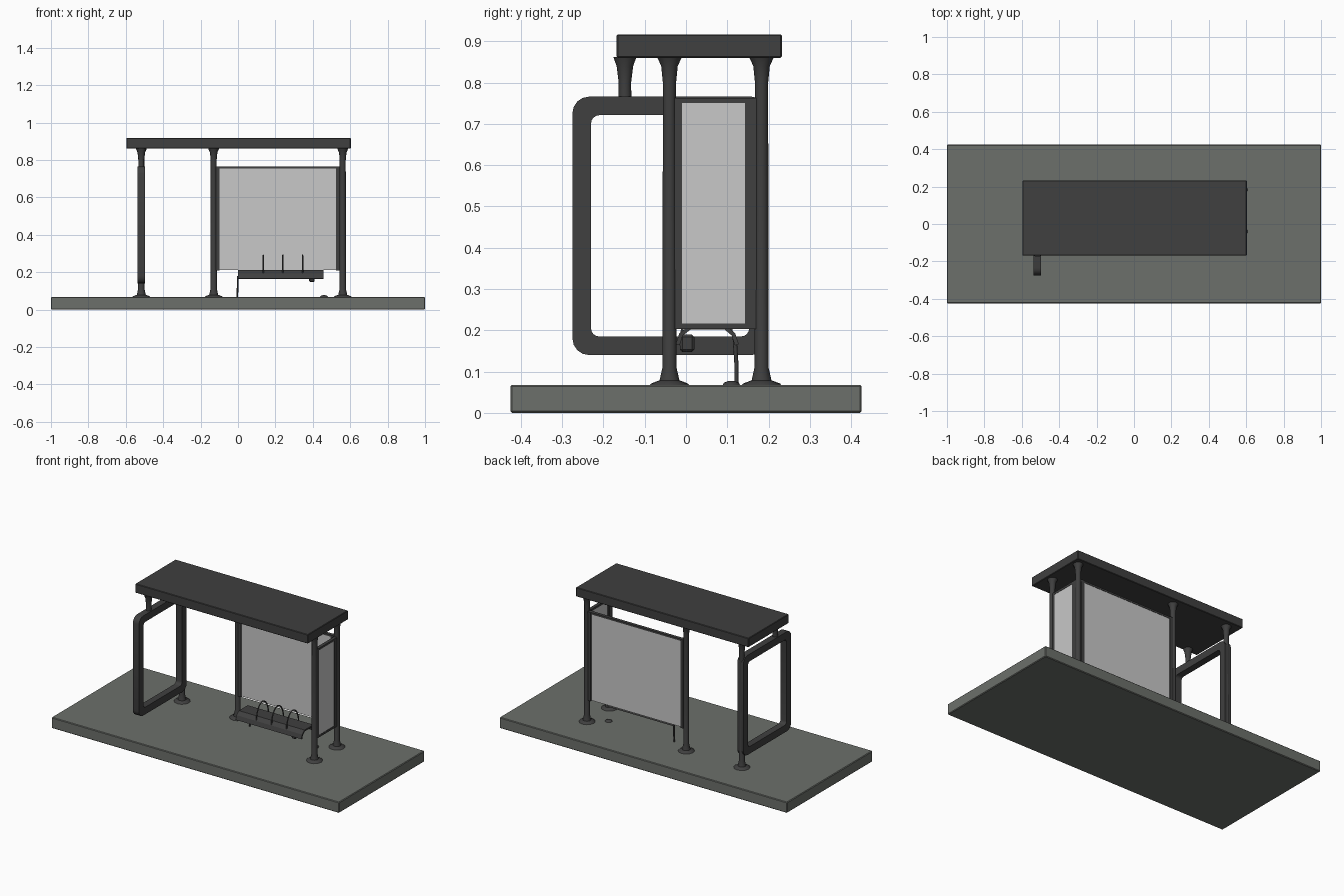
import bpy, bmesh, math
from mathutils import Vector

cube = bpy.data.objects.get("Cube")
if cube:
    bpy.data.objects.remove(cube, do_unlink=True)


def material(name, rgb):
    m = bpy.data.materials.new(name)
    m.use_nodes = True
    m.diffuse_color = (*rgb, 1)
    m.node_tree.nodes["Principled BSDF"].inputs["Base Color"].default_value = (*rgb, 1)
    return m


PAVING = material("paving grey", (0.15, 0.16, 0.145))
METAL = material("dark metal", (0.05, 0.05, 0.05))
PANEL = material("pale panel", (0.58, 0.58, 0.58))


def finish(name, bm, mat, smooth=False):
    bmesh.ops.recalc_face_normals(bm, faces=bm.faces)
    mesh = bpy.data.meshes.new(name)
    bm.to_mesh(mesh)
    bm.free()
    mesh.materials.append(mat)
    obj = bpy.data.objects.new(name, mesh)
    bpy.context.collection.objects.link(obj)
    if smooth:
        bpy.ops.object.select_all(action='DESELECT')
        obj.select_set(True)
        bpy.context.view_layer.objects.active = obj
        bpy.ops.object.shade_smooth_by_angle(angle=math.radians(40))
    return obj


def box(name, low, high, mat, bevel=0):
    bm = bmesh.new()
    bmesh.ops.create_cube(bm, size=1)
    for v in bm.verts:
        v.co = Vector([(a + b) / 2 + c * (b - a) for a, b, c in zip(low, high, v.co)])
    if bevel:
        bmesh.ops.bevel(bm, geom=bm.edges[:], offset=bevel, segments=1, affect='EDGES')
    return finish(name, bm, mat)


def lathe(name, x, y, profile, mat=METAL, sides=12):
    """Closed turned shape from (radius, height) pairs."""
    bm = bmesh.new()
    rings = [[bm.verts.new((x + r * math.cos(math.tau * i / sides),
                            y + r * math.sin(math.tau * i / sides), z))
              for i in range(sides)] for r, z in profile]
    for a, b in zip(rings, rings[1:]):
        for i in range(sides):
            j = (i + 1) % sides
            bm.faces.new((a[i], a[j], b[j], b[i]))
    bm.faces.new(rings[0])
    bm.faces.new(rings[-1])
    return finish(name, bm, mat, True)


def rod(name, points, radius):
    curve = bpy.data.curves.new(name, 'CURVE')
    curve.dimensions = '3D'
    curve.bevel_depth = radius
    curve.bevel_resolution = 1
    curve.use_fill_caps = True
    spline = curve.splines.new('POLY')
    spline.points.add(len(points) - 1)
    for p, co in zip(spline.points, points):
        p.co = (*co, 1)
    curve.materials.append(METAL)
    obj = bpy.data.objects.new(name, curve)
    bpy.context.collection.objects.link(obj)


def rounded_rect(y0, y1, z0, z1, r, steps=4):
    corners = [(y1 - r, z1 - r), (y0 + r, z1 - r), (y0 + r, z0 + r), (y1 - r, z0 + r)]
    points = []
    for k, (y, z) in enumerate(corners):
        for s in range(steps + 1):
            a = math.pi / 2 * (k + s / steps)
            points.append((y + r * math.cos(a), z + r * math.sin(a)))
    return points


def ring_frame(name, x0, x1, y0, y1, z0, z1, width):
    bm = bmesh.new()
    outer = rounded_rect(y0, y1, z0, z1, 0.04)
    inner = rounded_rect(y0 + width, y1 - width, z0 + width, z1 - width, 0.02)
    loops = [[bm.verts.new((x, y, z)) for y, z in pts]
             for x, pts in ((x0, outer), (x1, outer), (x1, inner), (x0, inner))]
    n = len(outer)
    for k in range(4):
        a, b = loops[k], loops[(k + 1) % 4]
        for i in range(n):
            j = (i + 1) % n
            bm.faces.new((a[i], a[j], b[j], b[i]))
    return finish(name, bm, METAL, True)


# Ground slab and roof
GROUND, ROOF = 0.068, 0.86
box("ground_slab", (-1, -0.425, 0), (1, 0.425, GROUND), PAVING, 0.004)
box("roof", (-0.597, -0.168, ROOF), (0.603, 0.232, 0.917), METAL, 0.003)

# Posts with flared feet and heads
post = [(0.05, GROUND - 0.003), (0.045, 0.071), (0.024, 0.079), (0.017, 0.11),
        (0.016, 0.8), (0.02, 0.84), (0.03, ROOF + 0.002)]
for name, x, y in (("frame_back_post", -0.517, 0.183), ("middle_back_post", -0.13, 0.183),
                   ("left_back_post", 0.56, 0.183), ("left_front_post", 0.56, -0.04)):
    lathe(name, x, y, post)

# Open end frame, hung from the roof at its front
ring_frame("end_frame", -0.538, -0.496, -0.275, 0.198, 0.14, 0.766, 0.045)
lathe("end_frame_hanger", -0.517, -0.148,
      [(0.016, 0.75), (0.015, 0.8), (0.02, 0.84), (0.028, ROOF + 0.002)])

# Back panel with slim rails
box("back_panel", (-0.1, 0.175, 0.212), (0.53, 0.191, 0.755), PANEL)
box("back_panel_top_rail", (-0.12, 0.173, 0.753), (0.55, 0.193, 0.765), METAL)
for name, x in (("back_panel_right_rail", -0.118), ("back_panel_left_rail", 0.525)):
    box(name, (x, 0.17, 0.208), (x + 0.02, 0.196, 0.765), METAL)

# Side panel with slim rails
box("side_panel", (0.552, -0.012, 0.212), (0.568, 0.145, 0.752), PANEL)
for name, z in (("side_panel_bottom_rail", 0.203), ("side_panel_top_rail", 0.75)):
    box(name, (0.55, -0.03, z), (0.57, 0.18, z + 0.013), METAL)
for name, y, w in (("side_panel_front_rail", -0.03, 0.02), ("side_panel_back_rail", 0.143, 0.03)):
    box(name, (0.55, y, 0.203), (0.57, y + w, 0.763), METAL)

# Bench seat: a bent sheet, open underneath
section = [(-0.02, 0.165), (-0.012, 0.19), (0.01, 0.207), (0.095, 0.207), (0.115, 0.19), (0.123, 0.165)]
bm = bmesh.new()
ends = [[bm.verts.new((x, y, z)) for y, z in section] for x in (0.0, 0.457)]
for i in range(len(section) - 1):
    bm.faces.new((ends[0][i], ends[0][i + 1], ends[1][i + 1], ends[1][i]))
seat = finish("bench_seat", bm, METAL)
sheet = seat.modifiers.new("thickness", 'SOLIDIFY')
sheet.thickness = 0.01
sheet.offset = 0

# Bench armrest hoops
for k in range(3):
    x = 0.135 + 0.105 * k
    hoop = [(x, 0.05 - 0.06 * math.cos(math.pi * s / 12),
             0.19 + 0.1 * math.sin(math.pi * s / 12)) for s in range(13)]
    rod("bench_hoop_%d" % (k + 1), hoop, 0.004)

# Bench leg, bracket and anchor foot
rod("bench_leg", [(0.0, 0.118, 0.18), (-0.002, 0.122, 0.12), (-0.004, 0.122, GROUND)], 0.005)
box("bench_bracket", (0.38, -0.015, 0.147), (0.41, 0.02, 0.19), METAL, 0.006)
lathe("bench_anchor", 0.46, 0.11, [(0.022, GROUND - 0.002), (0.018, 0.073), (0.008, 0.077)])
